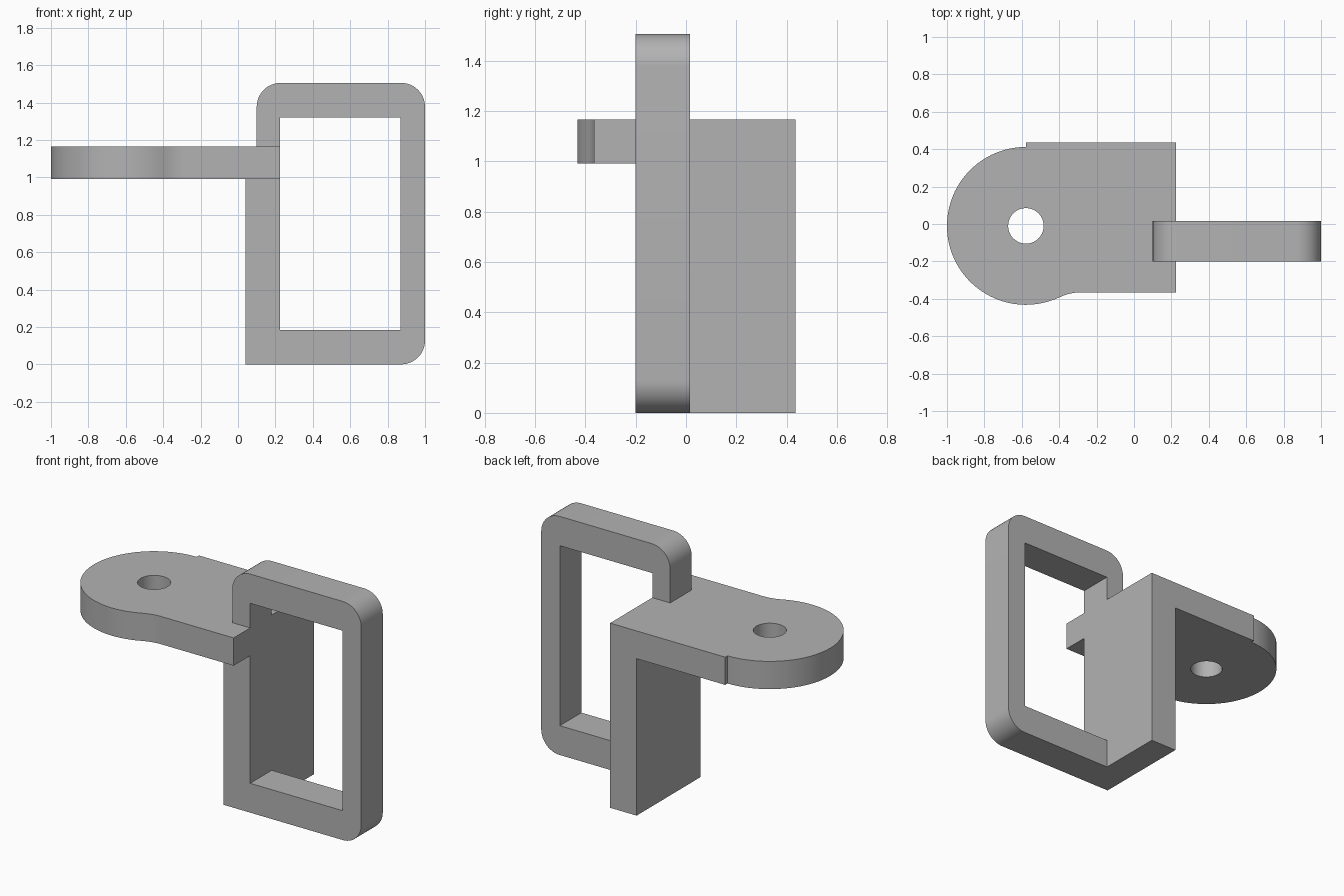
import bpy, bmesh
from math import radians, cos, sin, acos, sqrt, degrees
from mathutils import Matrix, Vector

if "Cube" in bpy.data.objects:
    bpy.data.objects.remove(bpy.data.objects["Cube"], do_unlink=True)

grey = bpy.data.materials.new("matte grey")
grey.use_nodes = True
GREY = (0.45, 0.45, 0.45, 1)
grey.diffuse_color = GREY
grey.node_tree.nodes["Principled BSDF"].inputs["Base Color"].default_value = GREY


def arc(cx, cy, r, start, end, steps=12):
    """Points along an arc, angles in degrees."""
    angles = [radians(start + (end - start) * i / steps) for i in range(steps + 1)]
    return [(cx + r * cos(a), cy + r * sin(a)) for a in angles]


def extrude_profile(name, loops, low, high, upright=False):
    """Fill closed loops (outline, then holes) and extrude from low to high."""
    bm = bmesh.new()
    for loop in loops:
        verts = [bm.verts.new((u, v, low)) for u, v in loop]
        for a, b in zip(verts, verts[1:] + verts[:1]):
            bm.edges.new((a, b))
    bmesh.ops.triangle_fill(bm, use_beauty=True, edges=bm.edges[:])
    top = bmesh.ops.extrude_face_region(bm, geom=bm.faces[:], use_keep_orig=True)
    moved = [g for g in top["geom"] if isinstance(g, bmesh.types.BMVert)]
    bmesh.ops.translate(bm, verts=moved, vec=Vector((0, 0, high - low)))
    if upright:  # profile in x-z, extrusion along -y
        bmesh.ops.transform(bm, matrix=Matrix.Rotation(radians(90), 4, "X"), verts=bm.verts)
    bmesh.ops.recalc_face_normals(bm, faces=bm.faces[:])
    mesh = bpy.data.meshes.new(name)
    bm.to_mesh(mesh)
    bm.free()
    mesh.materials.append(grey)
    obj = bpy.data.objects.new(name, mesh)
    bpy.context.collection.objects.link(obj)
    bpy.ops.object.select_all(action="DESELECT")
    obj.select_set(True)
    bpy.context.view_layer.objects.active = obj
    bpy.ops.object.shade_smooth_by_angle(angle=radians(30))
    return obj


# Shared dimensions
FRONT, BACK = -0.365, 0.435
INNER, OUTER = 0.225, 0.04
PLATE_LOW, PLATE_TOP = 0.99, 1.165
EYE_X, EYE_Y, EYE_R = -0.578, -0.01, 0.422

# Flat plate with round eye end, stepped at the back and blended at the front
fillet = 0.28
reach = EYE_R + fillet
drop = EYE_Y - FRONT + fillet
fillet_x = EYE_X + sqrt(reach ** 2 - drop ** 2)
meet = degrees(acos(drop / reach))
outline = [(INNER, FRONT), (INNER, BACK), (EYE_X, BACK)]
outline += arc(EYE_X, EYE_Y, EYE_R, 90, 270 + meet, 48)
outline += arc(fillet_x, FRONT - fillet, fillet, 90 + meet, 90, 6)[1:]
hole = arc(EYE_X, EYE_Y, 0.095, 0, 360, 40)[:-1]
extrude_profile("eye_plate", [outline, hole], PLATE_LOW, PLATE_TOP)

# Upright wall under the plate
wall = [(OUTER, 0), (INNER, 0), (INNER, PLATE_LOW), (OUTER, PLATE_LOW)]
extrude_profile("upright_wall", [wall], -BACK, 0.2, upright=True)

# Rectangular loop joining the plate top to the foot of the wall
TOP, R = 1.505, 0.128
left, right = 0.10, 1.0
loop = [(left, PLATE_TOP)]
loop += arc(left + R, TOP - R, R, 180, 90)
loop += arc(right - R, TOP - R, R, 90, 0)
loop += arc(right - R, R, R, 0, -90)
loop += [(INNER, 0), (INNER, 0.185), (0.87, 0.185), (0.87, 1.32), (INNER, 1.32), (INNER, PLATE_TOP)]
extrude_profile("side_loop", [loop], -0.015, 0.2, upright=True)
